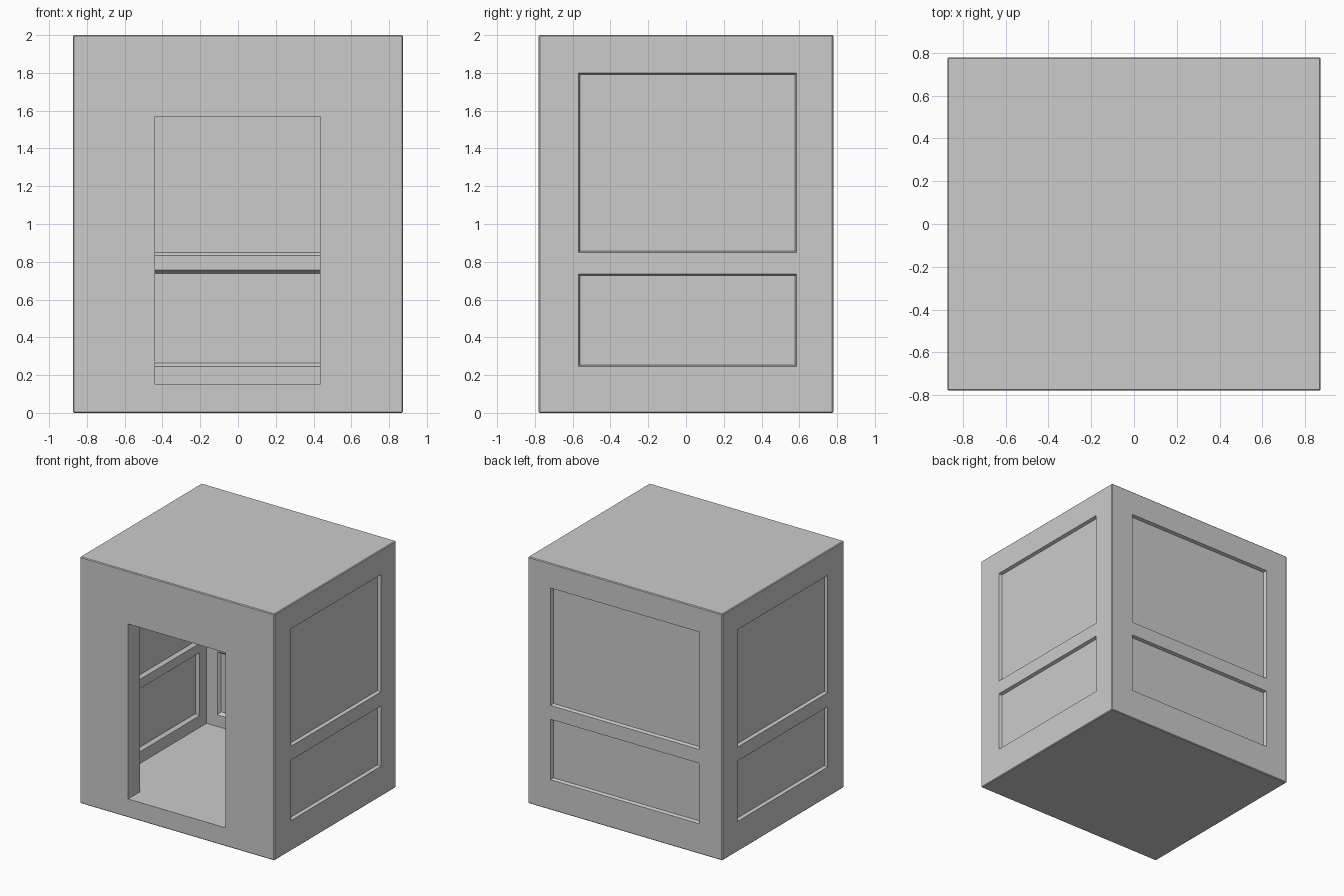
import bpy, bmesh
from mathutils import Vector

if "Cube" in bpy.data.objects:
    bpy.data.objects.remove(bpy.data.objects["Cube"])

W, D, H = 0.873, 0.78, 2.0        # half width, half depth, height
T = 0.15                          # wall thickness
DEPTH = 0.025                     # panel recess depth


def mesh_object(name, bm):
    bmesh.ops.recalc_face_normals(bm, faces=bm.faces)
    mesh = bpy.data.meshes.new(name)
    bm.to_mesh(mesh)
    bm.free()
    obj = bpy.data.objects.new(name, mesh)
    bpy.context.collection.objects.link(obj)
    return obj


def box(name, lo, hi, bevel=0.0):
    bm = bmesh.new()
    bmesh.ops.create_cube(bm, size=1)
    for v in bm.verts:
        v.co = Vector([lo[i] if v.co[i] < 0 else hi[i] for i in range(3)])
    if bevel:
        bmesh.ops.bevel(bm, geom=bm.edges[:], offset=bevel, segments=1,
                        affect='EDGES')
    return mesh_object(name, bm)


def recess(name, axis, wall, inward, u, z, slope):
    """Tapered cutter: rim rectangle u x z on the wall plane, narrowing inward."""
    bm = bmesh.new()
    rings = []
    for d in (-0.02, DEPTH):
        s = slope * d / DEPTH
        ring = []
        for a, b in ((u[0] + s, z[0] + s), (u[1] - s, z[0] + s),
                     (u[1] - s, z[1] - s), (u[0] + s, z[1] - s)):
            w = wall + inward * d
            ring.append(bm.verts.new((w, a, b) if axis == 'X' else (a, w, b)))
        rings.append(ring)
    bm.faces.new(rings[0])
    bm.faces.new(rings[1])
    for i in range(4):
        j = (i + 1) % 4
        bm.faces.new((rings[0][i], rings[0][j], rings[1][j], rings[1][i]))
    return mesh_object(name, bm)


def cut(target, cutter):
    cutter.hide_render = True
    mod = target.modifiers.new("cut", 'BOOLEAN')
    mod.operation = 'DIFFERENCE'
    mod.solver = 'EXACT'
    mod.object = cutter
    bpy.context.view_layer.objects.active = target
    bpy.ops.object.modifier_apply(modifier=mod.name)
    bpy.data.objects.remove(cutter)


# Outer shell with slightly chamfered edges
booth = box("booth_shell", (-W, -D, 0), (W, D, H), 0.006)

# Hollow room and front doorway
cut(booth, box("room_cutter", (-W + T, -D + T, T), (W - T, D - T, H - T)))
cut(booth, box("door_cutter", (-0.44, -D - 0.1, T), (0.435, -D + T + 0.1, 1.57)))

# Outside panels: a low and a tall one on both sides and the back
for z in ((0.245, 0.735), (0.848, 1.80)):
    for s in (-1, 1):
        cut(booth, recess("side_panel_cutter", 'X', s * W, -s, (-0.57, 0.586), z, 0.008))
    cut(booth, recess("back_panel_cutter", 'Y', D, -1, (-0.669, 0.669), z, 0.008))

# Matching panels on the inside walls
for z in ((0.245, 0.757), (0.832, 1.77)):
    for s in (-1, 1):
        cut(booth, recess("side_inner_cutter", 'X', s * (W - T), s, (-0.53, 0.54), z, 0.018))
    cut(booth, recess("back_inner_cutter", 'Y', D - T, 1, (-0.627, 0.627), z, 0.018))
